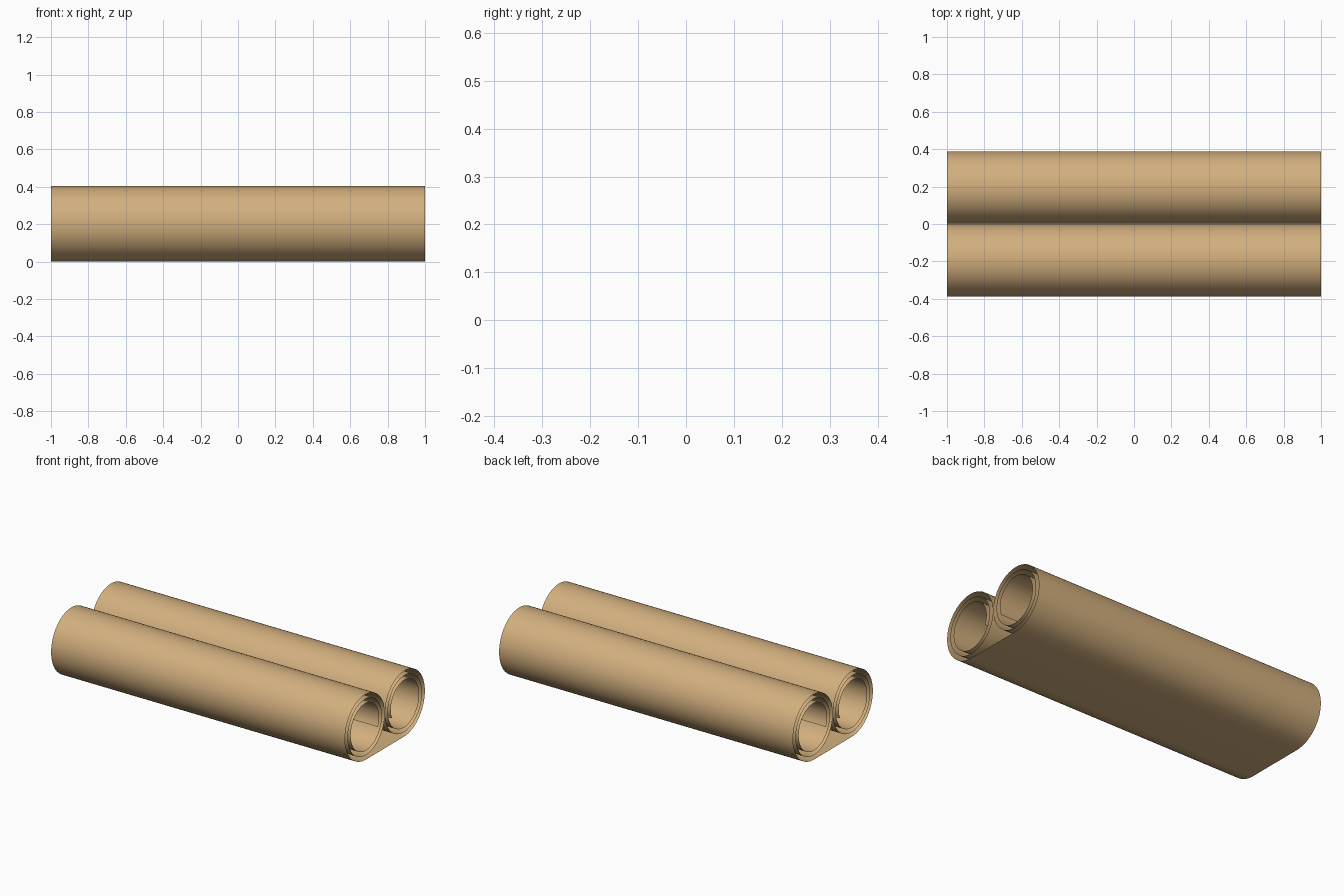
import bpy, bmesh, math

if "Cube" in bpy.data.objects:
    bpy.data.objects.remove(bpy.data.objects["Cube"])

HALF = 1.0                    # half the length along x
YC, ZC = 0.188, 0.209         # centre of one roll
R0, PITCH, TURNS = 0.209, 0.028, 2.815
STEPS = 180

# spiral profile of the right-hand roll, from its lowest point inwards
def roll_profile():
    pts = []
    for i in range(STEPS + 1):
        t = TURNS * i / STEPS
        a = 2 * math.pi * t
        r = R0 - PITCH * t
        pts.append((YC + 0.992 * r * math.sin(a), ZC - r * math.cos(a)))
    z0 = min(z for _, z in pts)
    return [(y, z - z0) for y, z in pts]

right = roll_profile()
left = [(-y, z) for y, z in reversed(right)]
profile = left + right        # the flat sheet in between joins both rolls

# extrude the thin sheet along x
bm = bmesh.new()
rows = [(bm.verts.new((-HALF, y, z)), bm.verts.new((HALF, y, z))) for y, z in profile]
for (a, b), (c, d) in zip(rows, rows[1:]):
    bm.faces.new((a, c, d, b)).normal_flip()
for f in bm.faces:
    f.smooth = True
bm.normal_update()
# outer side of the sheet faces down / outwards
if min(bm.faces, key=lambda f: f.calc_center_median().z).normal.z > 0:
    bmesh.ops.reverse_faces(bm, faces=bm.faces[:])
mesh = bpy.data.meshes.new("rolled_sheet")
bm.to_mesh(mesh)
bm.free()

# parchment tan
mat = bpy.data.materials.new("parchment_tan")
mat.diffuse_color = (0.65, 0.43, 0.21, 1)
mat.use_nodes = True
mat.node_tree.nodes["Principled BSDF"].inputs["Base Color"].default_value = mat.diffuse_color
mesh.materials.append(mat)
bpy.context.collection.objects.link(bpy.data.objects.new("rolled_sheet", mesh))
